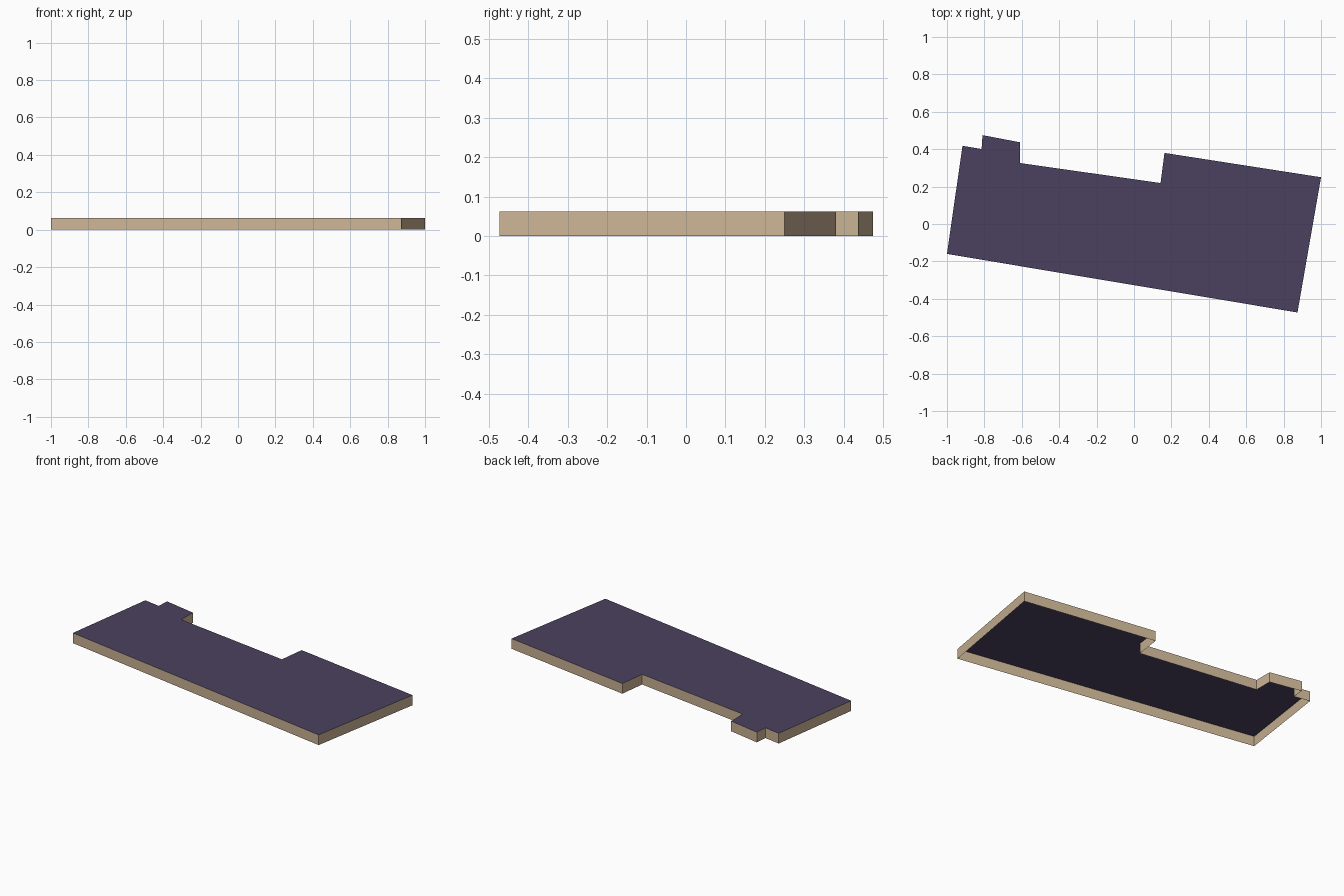
import bpy
import bmesh

cube = bpy.data.objects.get("Cube")
if cube:
    bpy.data.objects.remove(cube, do_unlink=True)

HEIGHT = 0.062

# Building footprint, counter-clockwise from the front left corner
FOOTPRINT = [
    (-1.0, -0.16), (0.874, -0.473), (1.0, 0.25),      # front and end wall
    (0.163, 0.38), (0.142, 0.219), (-0.61, 0.326),    # recessed back
    (-0.61, 0.437), (-0.81, 0.475),                   # small projection
    (-0.815, 0.401), (-0.917, 0.418),
]


def make_material(name, color):
    mat = bpy.data.materials.new(name)
    mat.use_nodes = True
    mat.diffuse_color = color
    mat.node_tree.nodes["Principled BSDF"].inputs["Base Color"].default_value = color
    return mat


def make_object(name, bm, mat):
    mesh = bpy.data.meshes.new(name)
    bm.to_mesh(mesh)
    bm.free()
    mesh.materials.append(mat)
    obj = bpy.data.objects.new(name, mesh)
    bpy.context.collection.objects.link(obj)
    return obj


wall_mat = make_material("sand plaster", (0.6, 0.458, 0.3, 1))
roof_mat = make_material("dark purple roofing", (0.07, 0.053, 0.114, 1))

# Flat roof sheet
bm = bmesh.new()
bm.faces.new([bm.verts.new((x, y, HEIGHT)) for x, y in FOOTPRINT])
make_object("roof", bm, roof_mat)

# Thin outer walls, open underneath
bm = bmesh.new()
low = [bm.verts.new((x, y, 0)) for x, y in FOOTPRINT]
high = [bm.verts.new((x, y, HEIGHT)) for x, y in FOOTPRINT]
for i in range(len(FOOTPRINT)):
    j = (i + 1) % len(FOOTPRINT)
    bm.faces.new((low[i], low[j], high[j], high[i]))
make_object("walls", bm, wall_mat)
